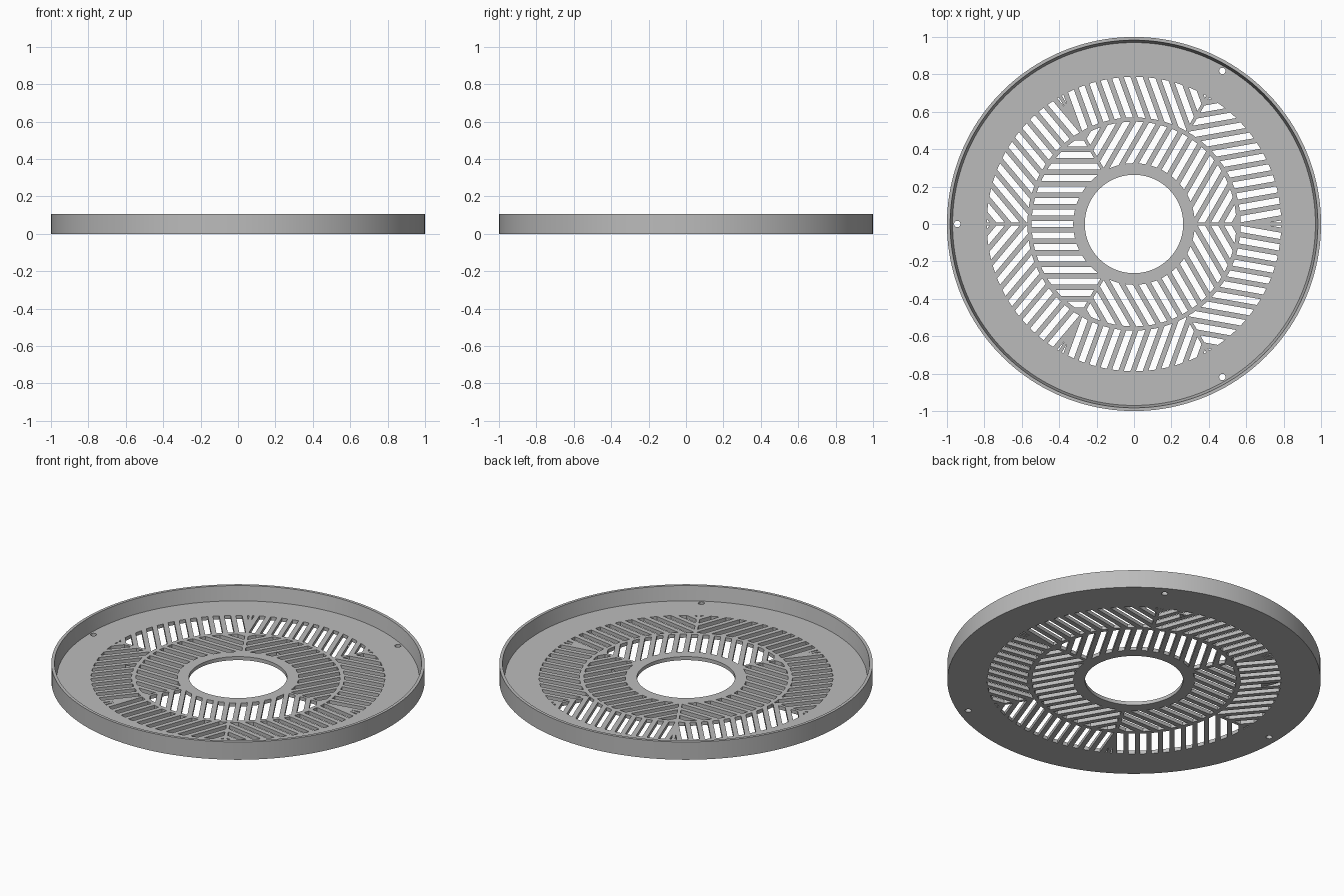
import bpy, bmesh, math
from mathutils import Vector

cube = bpy.data.objects.get("Cube")
if cube:
    bpy.data.objects.remove(cube, do_unlink=True)

grey = bpy.data.materials.new("light grey")
grey.use_nodes = True
colour = (0.5, 0.5, 0.5, 1)
grey.diffuse_color = colour
grey.node_tree.nodes["Principled BSDF"].inputs["Base Color"].default_value = colour

FLOOR = 0.021
RIB = 0.009          # half width of the ribs between sectors
PITCH, WIDTH = 0.0615, 0.034


def polar(r, degrees, z=0.0):
    a = math.radians(degrees)
    return Vector((r * math.cos(a), r * math.sin(a), z))


def add_object(name, bm):
    mesh = bpy.data.meshes.new(name)
    bm.to_mesh(mesh)
    bm.free()
    obj = bpy.data.objects.new(name, mesh)
    bpy.context.collection.objects.link(obj)
    return obj


def lathe(name, profile, steps=160):
    bm = bmesh.new()
    rings = [[bm.verts.new(polar(r, 360 * i / steps, z)) for i in range(steps)]
             for r, z in profile]
    for k, ring in enumerate(rings):
        above = rings[(k + 1) % len(rings)]
        for i in range(steps):
            j = (i + 1) % steps
            bm.faces.new((ring[i], ring[j], above[j], above[i]))
    bmesh.ops.recalc_face_normals(bm, faces=bm.faces)
    return add_object(name, bm)


def keep_side(bm, point, normal):
    """Trim away everything behind the plane."""
    bmesh.ops.bisect_plane(bm, geom=bm.verts[:] + bm.edges[:] + bm.faces[:],
                           plane_co=point, plane_no=normal, clear_inner=True)


def add_slot(target, r0, r1, start, end, direction, offset):
    """One straight slot trimmed to a ring sector, added as a closed prism."""
    bm = bmesh.new()
    steps = int(end - start) // 2
    z = -0.02
    arcs = [[bm.verts.new(polar(r, start + (end - start) * i / steps, z))
             for i in range(steps + 1)] for r in (r0, r1)]
    for i in range(steps):
        bm.faces.new((arcs[0][i], arcs[1][i], arcs[1][i + 1], arcs[0][i + 1]))
    side = polar(1, direction + 90)
    first, last = polar(1, start + 90), polar(1, end - 90)
    for normal, distance in ((first, RIB), (last, RIB),
                             (side, offset - WIDTH / 2), (-side, -offset - WIDTH / 2)):
        keep_side(bm, normal * distance, normal)
    if bm.faces:
        bmesh.ops.dissolve_faces(bm, faces=bm.faces[:])
        top = bmesh.ops.extrude_face_region(bm, geom=bm.faces[:])
        moved = [g for g in top["geom"] if isinstance(g, bmesh.types.BMVert)]
        bmesh.ops.translate(bm, verts=moved, vec=(0, 0, FLOOR + 0.04))
        bmesh.ops.recalc_face_normals(bm, faces=bm.faces)
        piece = bpy.data.meshes.new("slot_piece")
        bm.to_mesh(piece)
        target.from_mesh(piece)
        bpy.data.meshes.remove(piece)
    bm.free()


# Tray: flat floor with a centre opening and a raised outer rim
tray = lathe("vented_tray", [(0.263, 0), (1, 0), (1, 0.105), (0.983, 0.105),
                             (0.97, FLOOR), (0.263, FLOOR)])
tray.data.materials.append(grey)

# Vent slots: three inner sectors, and six mirrored outer sectors
cuts = bmesh.new()
for centre in (60, 180, 300):
    for k in range(-8, 9):
        add_slot(cuts, 0.325, 0.547, centre - 60, centre + 60, centre, k * PITCH)
for centre in (0, 120, 240):
    for k in range(-1, 12):
        d = -0.0735 + k * PITCH
        add_slot(cuts, 0.57, 0.787, centre, centre + 60, centre + 10, d)
        add_slot(cuts, 0.57, 0.787, centre - 60, centre, centre - 10, -d)
slots = add_object("slot_cutter", cuts)

# Screw holes near the rim
holes_bm = bmesh.new()
for angle in (60, 180, 300):
    made = bmesh.ops.create_cone(holes_bm, cap_ends=True, segments=24,
                                 radius1=0.017, radius2=0.017, depth=0.1)
    bmesh.ops.translate(holes_bm, verts=made["verts"], vec=polar(0.945, angle))
holes = add_object("hole_cutter", holes_bm)

# Cut the openings and finish the shading
bpy.ops.object.select_all(action="DESELECT")
bpy.context.view_layer.objects.active = tray
tray.select_set(True)
for cutter in (slots, holes):
    cutter.hide_render = True
    mod = tray.modifiers.new("openings", "BOOLEAN")
    mod.operation = "DIFFERENCE"
    mod.solver = "EXACT"
    mod.object = cutter
    bpy.ops.object.modifier_apply(modifier=mod.name)
    bpy.data.objects.remove(cutter, do_unlink=True)
bpy.ops.object.shade_smooth_by_angle(angle=math.radians(30))
